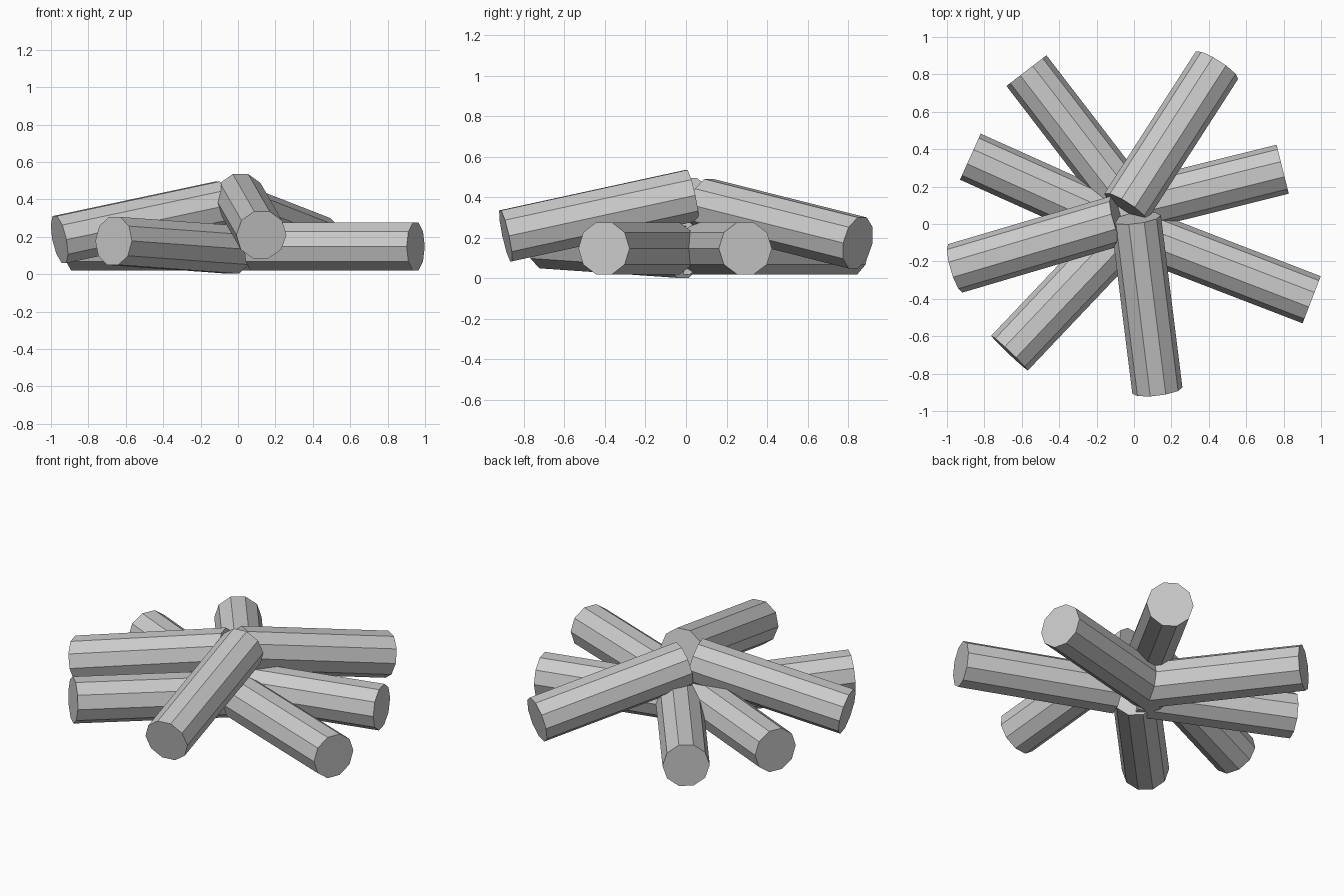
import bpy
import bmesh
from mathutils import Matrix, Vector

cube = bpy.data.objects.get("Cube")
if cube:
    bpy.data.objects.remove(cube, do_unlink=True)

RADIUS = 0.135
SIDES = 10

# One plain grey for every log
GREY = (0.6, 0.6, 0.6, 1)
grey = bpy.data.materials.new("log_grey")
grey.use_nodes = True
grey.diffuse_color = GREY
bsdf = next(n for n in grey.node_tree.nodes if n.type == 'BSDF_PRINCIPLED')
bsdf.inputs["Base Color"].default_value = GREY
bsdf.inputs["Roughness"].default_value = 0.9


def add_log(name, inner, outer):
    """Ten-sided log between two end centres, with a flat side on top."""
    inner, outer = Vector(inner), Vector(outer)
    along = (outer - inner).normalized()
    across = Vector((0, 0, 1)).cross(along).normalized()
    up = across.cross(along)
    turn = Matrix((up, across, along)).transposed().to_4x4()
    bm = bmesh.new()
    bmesh.ops.create_cone(bm, cap_ends=True, segments=SIDES,
                          radius1=RADIUS, radius2=RADIUS,
                          depth=(outer - inner).length)
    mesh = bpy.data.meshes.new(name)
    bm.to_mesh(mesh)
    bm.free()
    mesh.materials.append(grey)
    log = bpy.data.objects.new(name, mesh)
    log.matrix_world = Matrix.Translation((inner + outer) / 2) @ turn
    bpy.context.collection.objects.link(log)


# Lower ring of logs, lying on the ground
add_log("lower_log_left_front", (0.08, -0.07, 0.148), (0.95, -0.405, 0.148))
add_log("lower_log_left_back", (-0.1, 0.07, 0.148), (0.795, 0.293, 0.148))
add_log("lower_log_back", (-0.01, 0.085, 0.148), (-0.575, 0.82, 0.148))
add_log("lower_log_right_back", (-0.03, -0.02, 0.148), (-0.875, 0.36, 0.148))
add_log("lower_log_right_front", (-0.02, -0.01, 0.131), (-0.665, -0.69, 0.178))

# Upper logs, leaning on the pile
add_log("upper_log_front", (0.01, 0.03, 0.41), (0.125, -0.89, 0.21))
add_log("upper_log_right", (-0.085, 0.02, 0.37), (-0.955, -0.237, 0.185))
add_log("upper_log_back", (-0.045, 0.09, 0.365), (0.443, 0.848, 0.175))
